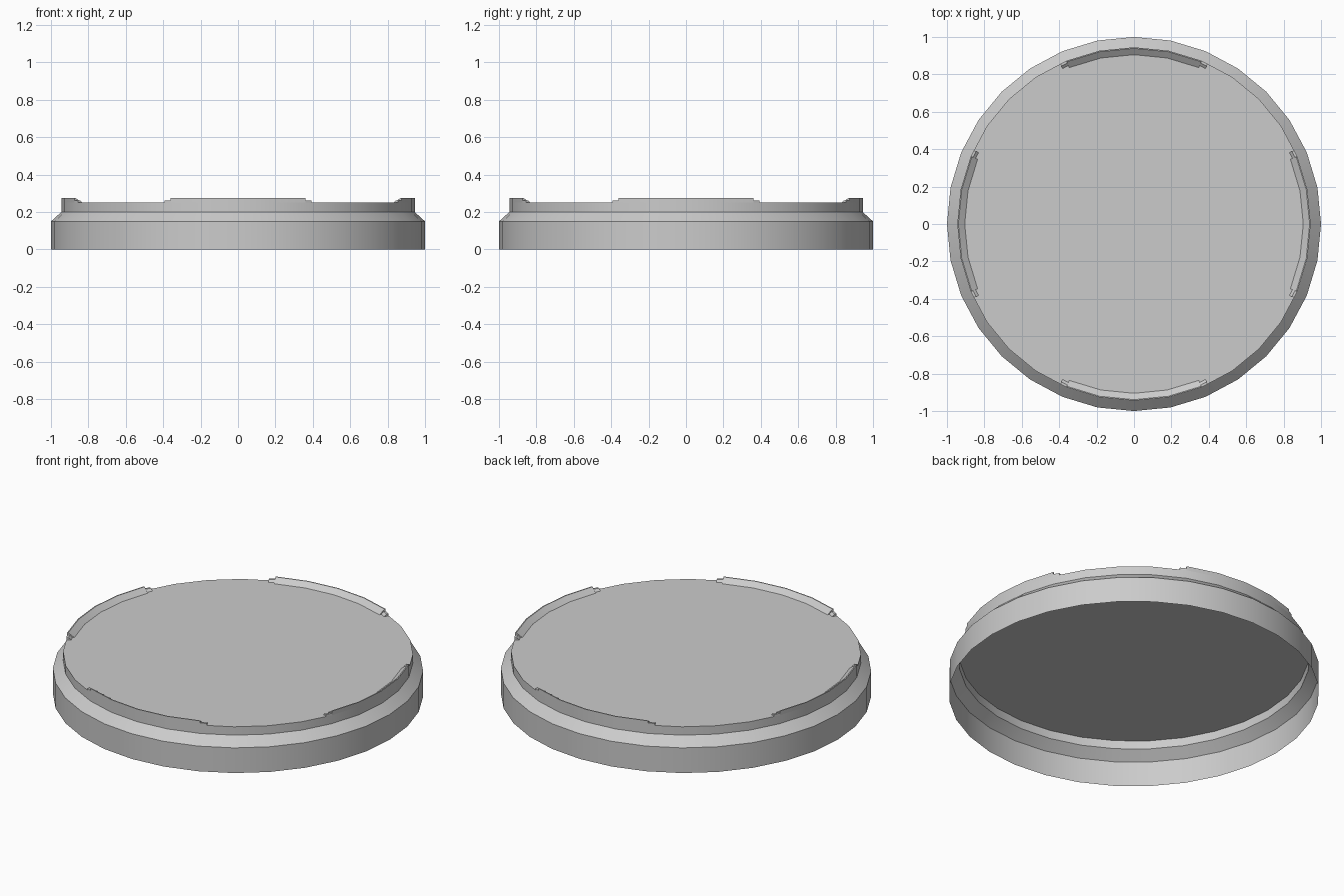
import bpy, bmesh, math

if "Cube" in bpy.data.objects:
    bpy.data.objects.remove(bpy.data.objects["Cube"])

SIDES = 32
STEP = 2 * math.pi / SIDES


def finish(bm, name):
    mesh = bpy.data.meshes.new(name)
    bm.to_mesh(mesh)
    bm.free()
    obj = bpy.data.objects.new(name, mesh)
    bpy.context.collection.objects.link(obj)
    bpy.ops.object.select_all(action='DESELECT')
    obj.select_set(True)
    bpy.context.view_layer.objects.active = obj
    bpy.ops.object.shade_smooth_by_angle(angle=math.radians(30))
    return obj


def on_polygon(r, a, z):
    # point at angle a on the 32-sided outline of corner radius r
    off = (a % STEP) - STEP / 2
    d = r * math.cos(STEP / 2) / math.cos(off)
    return d * math.cos(a), d * math.sin(a), z


# Thin hollow lid: wall, chamfer, neck and flat top, open below
profile = [(1.0, 0.0), (1.0, 0.15), (0.945, 0.2), (0.945, 0.25)]
bm = bmesh.new()
rings = [[bm.verts.new((r * math.cos(i * STEP), r * math.sin(i * STEP), z))
          for i in range(SIDES)] for r, z in profile]
for low, high in zip(rings, rings[1:]):
    for i in range(SIDES):
        j = (i + 1) % SIDES
        bm.faces.new((low[i], low[j], high[j], high[i]))
bm.faces.new(rings[-1])
finish(bm, "lid_shell")


def rim_piece(bm, angles, section):
    # sweep a closed section along the outline
    loops = [[bm.verts.new(on_polygon(r, a, z)) for r, z in section] for a in angles]
    n = len(section)
    for a, b in zip(loops, loops[1:]):
        for i in range(n):
            j = (i + 1) % n
            bm.faces.new((a[i], b[i], b[j], a[j]))
    bm.faces.new(loops[0])
    bm.faces.new(loops[-1][::-1])


# Four raised lips with an inward slope and a lower step at each end
lip = [(0.945, 0.25), (0.945, 0.275), (0.939, 0.275), (0.905, 0.25)]
end = [(0.945, 0.25), (0.945, 0.262), (0.932, 0.262), (0.917, 0.25)]
tip = math.radians(24.7)
for k, name in enumerate(("right", "back", "left", "front")):
    mid = k * math.pi / 2
    bm = bmesh.new()
    rim_piece(bm, [mid + i * STEP for i in range(-2, 3)], lip)
    rim_piece(bm, [mid - tip, mid - 2 * STEP], end)
    rim_piece(bm, [mid + 2 * STEP, mid + tip], end)
    bmesh.ops.recalc_face_normals(bm, faces=bm.faces)
    finish(bm, name + "_lip")
